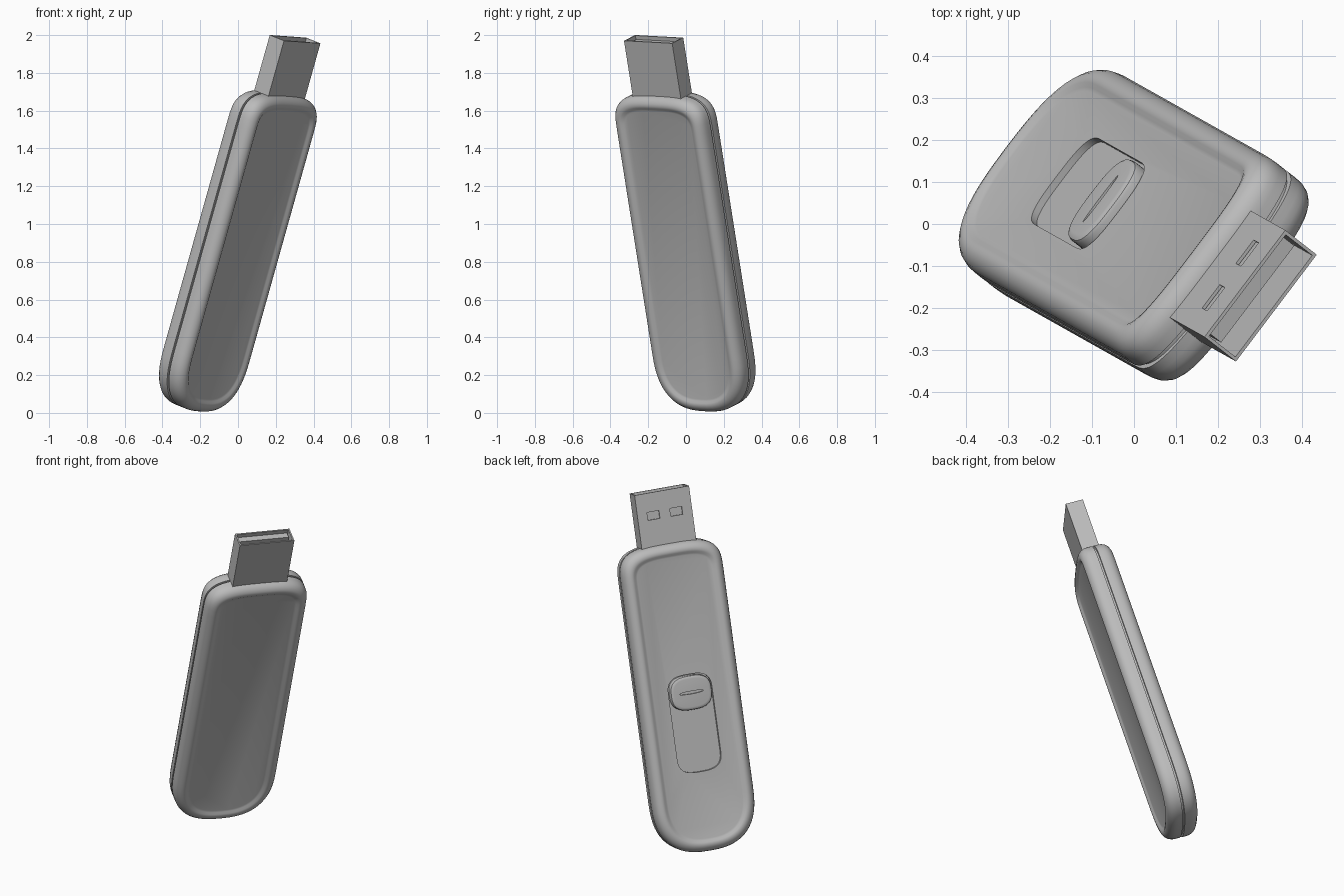
import bpy, bmesh
from math import sin, cos, pi, copysign
from mathutils import Matrix, Vector

cube = bpy.data.objects.get("Cube")
if cube:
    bpy.data.objects.remove(cube, do_unlink=True)

grey = bpy.data.materials.new("plain_grey")
grey.use_nodes = True
grey.diffuse_color = (0.5, 0.5, 0.5, 1)
grey.node_tree.nodes["Principled BSDF"].inputs["Base Color"].default_value = (0.5, 0.5, 0.5, 1)

# Leaning frame: x across the stick, y out of the switch side, z along the stick
along = Vector((0.267, -0.15, 0.952)).normalized()
across = Vector((0.603, 0.797, -0.0435))
across = (across - along * across.dot(along)).normalized()
frame = Matrix((across, along.cross(across), along)).transposed().to_4x4()
frame.translation = (-0.229, 0.127, 0.084)


def finish(name, bm, smooth=True):
    bmesh.ops.recalc_face_normals(bm, faces=bm.faces)
    mesh = bpy.data.meshes.new(name)
    bm.to_mesh(mesh)
    bm.free()
    obj = bpy.data.objects.new(name, mesh)
    bpy.context.collection.objects.link(obj)
    mesh.materials.append(grey)
    obj.matrix_world = frame
    if smooth:
        shade(obj)
    return obj


def shade(obj):
    bpy.ops.object.select_all(action="DESELECT")
    obj.select_set(True)
    bpy.context.view_layer.objects.active = obj
    bpy.ops.object.shade_smooth_by_angle(angle=0.6)


def loft(name, outline, profile):
    """Stack outlines through the thickness; profile holds (inset, y)."""
    bm = bmesh.new()
    rings = [[bm.verts.new((x, y, z)) for x, z in outline(inset)] for inset, y in profile]
    for a, b in zip(rings, rings[1:]):
        for i in range(len(a)):
            j = (i + 1) % len(a)
            bm.faces.new((a[i], a[j], b[j], b[i]))
    bm.faces.new(rings[0])
    bm.faces.new(rings[-1])
    return finish(name, bm)


def box(name, size, centre):
    bm = bmesh.new()
    bmesh.ops.create_cube(bm, size=1)
    bmesh.ops.scale(bm, vec=size, verts=bm.verts)
    bmesh.ops.translate(bm, vec=centre, verts=bm.verts)
    return finish(name, bm, False)


def cut(target, cutter):
    mod = target.modifiers.new("cut", "BOOLEAN")
    mod.operation, mod.solver, mod.object = "DIFFERENCE", "EXACT", cutter
    bpy.context.view_layer.update()
    bpy.context.view_layer.objects.active = target
    bpy.ops.object.modifier_apply(modifier=mod.name)
    bpy.data.objects.remove(cutter, do_unlink=True)


def curve(half, depth, power, base, start, steps=32):
    """Half of a squarish oval, swept from the start angle."""
    pts = []
    for i in range(steps + 1):
        c, s = cos(start + pi * i / steps), sin(start + pi * i / steps)
        pts.append((half * copysign(abs(c) ** (2 / power), c),
                    base + depth * copysign(abs(s) ** (2 / power), s)))
    return pts


def body_outline(inset):
    half = 0.295 - inset
    return (curve(half, 0.19 - inset, 3.4, 1.5, 0)
            + curve(half, 0.315 - inset, 2.6, 0.25, pi))


def oval(half, low, high, corner, power):
    def outline(inset):
        return (curve(half - inset, corner - inset, power, high - corner, 0)
                + curve(half - inset, corner - inset, power, low + corner, pi))
    return outline


# Two-shell body: dished panels, rounded lips and a seam around the middle
side = [(0.078, 0.079), (0.068, 0.082), (0.058, 0.089), (0.046, 0.092), (0.032, 0.089),
        (0.018, 0.080), (0.007, 0.066), (0.001, 0.048), (0, 0.030), (0, 0.006), (0.012, 0.005)]
profile = side + [(inset, -y) for inset, y in reversed(side)]
body = loft("body", body_outline, profile)

# Sliding switch track
cut(body, loft("track_cutter", oval(0.128, 0.39, 0.945, 0.10, 3), [(0, 0.062), (0, 0.12)]))
shade(body)

# Switch button with a finger slot
button = loft("switch_button", oval(0.12, 0.745, 0.94, 0.095, 2.8),
              [(0, 0.055), (0, 0.090), (0.003, 0.097), (0.010, 0.101), (0.018, 0.102)])
cut(button, loft("slot_cutter", oval(0.07, 0.836, 0.852, 0.008, 2), [(0, 0.092), (0, 0.12)]))
shade(button)

# Metal plug: open sleeve with two latch windows
plug = box("plug_sleeve", (0.32, 0.10, 0.45), (0, 0, 1.765))
cut(plug, box("sleeve_cutter", (0.304, 0.084, 0.40), (0, 0, 1.99)))
for s in (-1, 1):
    cut(plug, box("window_cutter", (0.07, 0.03, 0.045), (s * 0.067, 0.05, 1.86)))

# Contact tongue inside the sleeve
box("plug_tongue", (0.29, 0.036, 0.24), (0, 0.02, 1.85))
